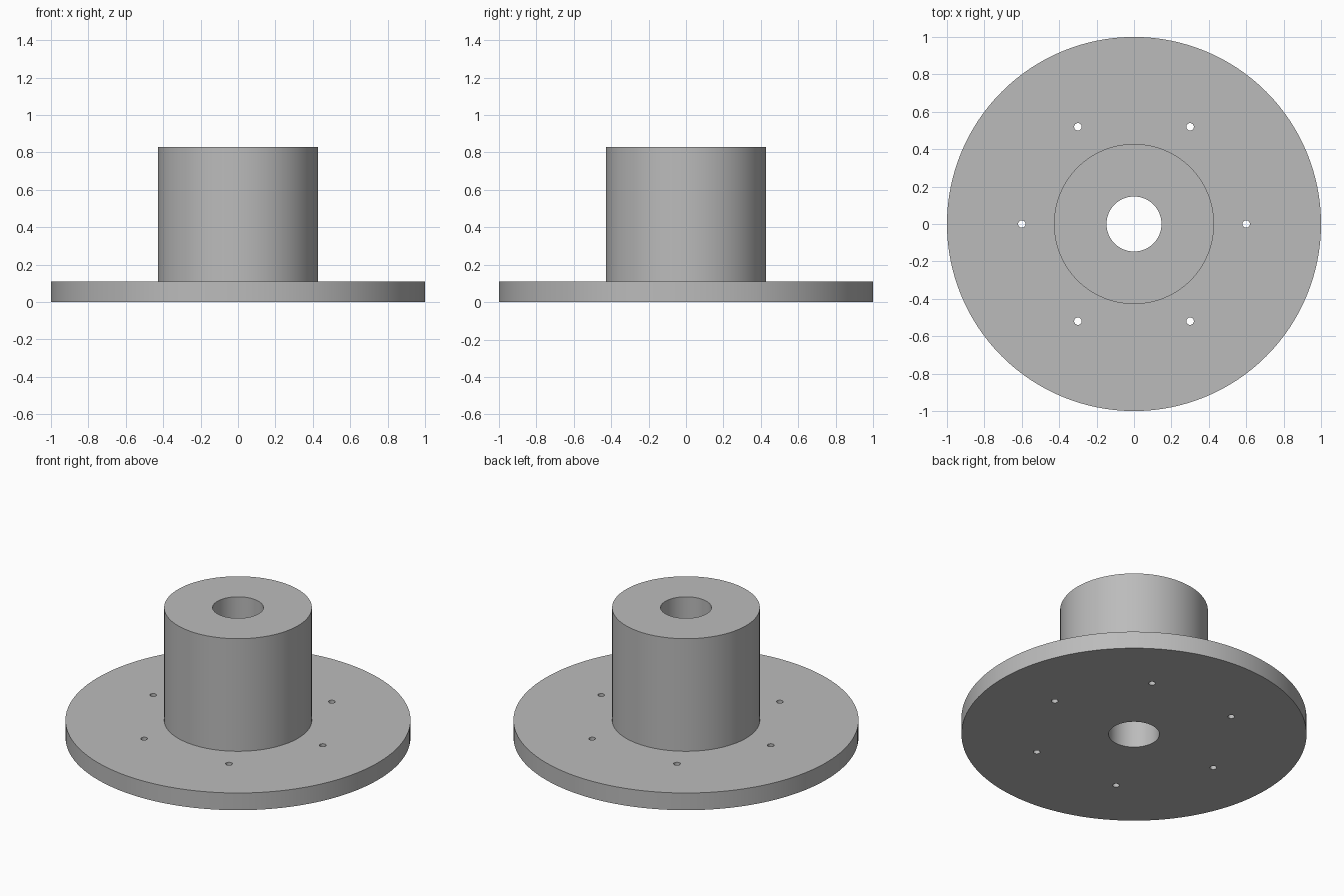
import bpy, bmesh
from math import cos, sin, tau, radians

cube = bpy.data.objects.get("Cube")
if cube:
    bpy.data.objects.remove(cube, do_unlink=True)

BORE, HUB, RIM = 0.147, 0.428, 1.0
PLATE_TOP, HUB_TOP = 0.11, 0.83
HOLE, HOLE_CIRCLE, HOLES = 0.02, 0.6, 6

# Plain grey metal
grey = bpy.data.materials.new("grey_metal")
grey.use_nodes = True
colour = (0.5, 0.5, 0.5, 1)
grey.diffuse_color = colour
grey.node_tree.nodes["Principled BSDF"].inputs["Base Color"].default_value = colour


def lathe(name, profile, sides):
    """Spin a closed (radius, height) profile around z."""
    bm = bmesh.new()
    rings = [[bm.verts.new((r * cos(tau * i / sides), r * sin(tau * i / sides), z))
              for r, z in profile] for i in range(sides)]
    n = len(profile)
    for i, ring in enumerate(rings):
        after = rings[(i + 1) % sides]
        for k in range(n):
            m = (k + 1) % n
            bm.faces.new((ring[k], after[k], after[m], ring[m]))
    bmesh.ops.recalc_face_normals(bm, faces=bm.faces)
    mesh = bpy.data.meshes.new(name)
    bm.to_mesh(mesh)
    bm.free()
    mesh.materials.append(grey)
    obj = bpy.data.objects.new(name, mesh)
    bpy.context.collection.objects.link(obj)
    return obj


# Round plate and hub in one piece, with a bore through the middle
flange = lathe("flanged_hub", [(BORE, 0), (RIM, 0), (RIM, PLATE_TOP),
                               (HUB, PLATE_TOP), (HUB, HUB_TOP), (BORE, HUB_TOP)], 128)

# Drills for the ring of bolt holes, joined in one cutter
bm = bmesh.new()
for i in range(HOLES):
    a = tau * i / HOLES
    made = bmesh.ops.create_cone(bm, cap_ends=True, segments=32, radius1=HOLE,
                                 radius2=HOLE, depth=PLATE_TOP * 3)
    bmesh.ops.translate(bm, verts=made["verts"],
                        vec=(HOLE_CIRCLE * cos(a), HOLE_CIRCLE * sin(a), PLATE_TOP / 2))
mesh = bpy.data.meshes.new("bolt_hole_cutter")
bm.to_mesh(mesh)
bm.free()
mesh.materials.append(grey)
cutter = bpy.data.objects.new("bolt_hole_cutter", mesh)
bpy.context.collection.objects.link(cutter)
cutter.hide_render = True

# Cut the holes, then drop the cutter
cut = flange.modifiers.new("bolt_holes", 'BOOLEAN')
cut.operation = 'DIFFERENCE'
cut.solver = 'EXACT'
cut.object = cutter
bpy.ops.object.select_all(action='DESELECT')
bpy.context.view_layer.objects.active = flange
flange.select_set(True)
bpy.ops.object.modifier_apply(modifier=cut.name)
bpy.data.objects.remove(cutter, do_unlink=True)

# Smooth round walls, sharp rims
bpy.ops.object.shade_smooth_by_angle(angle=radians(30))
